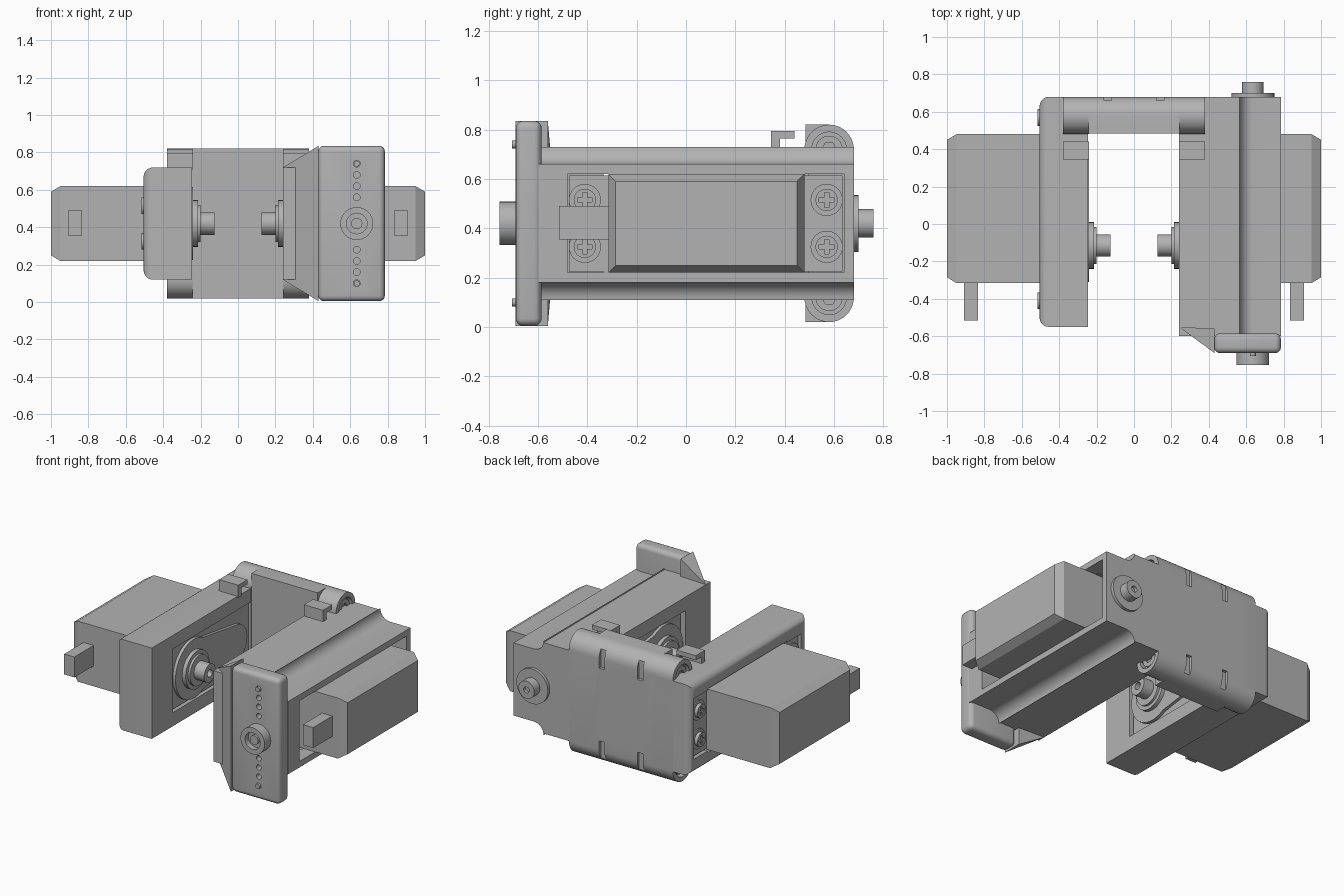
import bpy, bmesh, math
from mathutils import Vector

cube = bpy.data.objects.get("Cube")
if cube:
    bpy.data.objects.remove(cube)

grey = bpy.data.materials.new("plain_grey")
grey.use_nodes = True
grey.diffuse_color = (0.45, 0.45, 0.45, 1)
grey.node_tree.nodes["Principled BSDF"].inputs["Base Color"].default_value = (0.45, 0.45, 0.45, 1)

MID = 0.42  # height of the common centre line


def finish(name, bm):
    bmesh.ops.recalc_face_normals(bm, faces=bm.faces)
    mesh = bpy.data.meshes.new(name)
    bm.to_mesh(mesh)
    bm.free()
    ob = bpy.data.objects.new(name, mesh)
    bpy.context.collection.objects.link(ob)
    mesh.materials.append(grey)
    return ob


def hull(name, points):
    bm = bmesh.new()
    for p in points:
        bm.verts.new(p)
    bmesh.ops.convex_hull(bm, input=bm.verts)
    bmesh.ops.dissolve_limit(bm, angle_limit=0.01, verts=bm.verts, edges=bm.edges)
    return finish(name, bm)


def box(name, xs, ys, zs):
    return hull(name, [(x, y, z) for x in xs for y in ys for z in zs])


def prism(name, profile, axis, a, b):
    """Extrude a profile along x (profile in y, z) or y (profile in x, z)."""
    place = (lambda p, t: (t, p[0], p[1])) if axis == "x" else (lambda p, t: (p[0], t, p[1]))
    bm = bmesh.new()
    face = bm.faces.new([bm.verts.new(place(p, a)) for p in profile])
    new = bmesh.ops.extrude_face_region(bm, geom=[face])["geom"]
    shift = Vector(place((0, 0), b - a))
    bmesh.ops.translate(bm, verts=[g for g in new if isinstance(g, bmesh.types.BMVert)], vec=shift)
    return finish(name, bm)


def arc(u, v, r, start=0, end=360, n=32):
    count = n if end - start == 360 else n + 1
    angles = [math.radians(start + (end - start) * i / n) for i in range(count)]
    return [(u + r * math.cos(t), v + r * math.sin(t)) for t in angles]


def disc(name, axis, u, v, r, a, b, n=32):
    return prism(name, arc(u, v, r, n=n), axis, a, b)


def cut(ob, *cutters):
    bpy.context.view_layer.objects.active = ob
    for c in cutters:
        mod = ob.modifiers.new("cut", "BOOLEAN")
        mod.object, mod.operation, mod.solver = c, "DIFFERENCE", "EXACT"
        bpy.ops.object.modifier_apply(modifier=mod.name)
        bpy.data.objects.remove(c)


def bevel(ob, width, rule):
    bm = bmesh.new()
    bm.from_mesh(ob.data)
    edges = [e for e in bm.edges if all(rule(v.co) for v in e.verts)]
    bmesh.ops.bevel(bm, geom=edges, offset=width, segments=5, profile=0.5, affect="EDGES")
    bm.to_mesh(ob.data)
    bm.free()


def servo_openings(s, outer):
    return (box("opening", (s * 0.2, s * 0.7), (-0.335, 0.495), (0.21, 0.63)),
            box("recess", (s * 0.44, s * outer), (-0.48, 0.64), (0.22, 0.62)))


# Right bracket: plain rounded frame
right = box("right_bracket", (-0.505, -0.245), (-0.55, 0.68), (0.12, 0.72))
bevel(right, 0.05, lambda c: c.x < -0.5 and c.y < 0.9)
cut(right, *servo_openings(-1, 0.6))

# Left bracket: stepped section with a coved shoulder above and below
upper = [(0.24, 0.72), (0.565, 0.72)] + arc(0.635, 0.73, 0.07, 180, 270, 8) + [(0.785, 0.66)]
left = prism("left_bracket", upper + [(x, 2 * MID - z) for x, z in reversed(upper)], "y", -0.6, 0.68)
cut(left, *servo_openings(1, 0.9))

# Front plate with its row of holes and sloping wing
plate = box("front_plate", (0.43, 0.785), (-0.69, -0.585), (0.005, 0.835))
bevel(plate, 0.03, lambda c: c.z > 0.8 or c.z < 0.1)
holes = [(sign * d) for d in (0.14, 0.2, 0.26, 0.32) for sign in (-1, 1)]
cut(plate, *[disc("hole", "y", 0.635, MID + d, 0.018, -0.71, -0.65, 16) for d in holes])
wing = [(0.431, y, z) for y in (-0.69, -0.56) for z in (0.005, 0.835)]
hull("front_plate_wing", wing + [(0.24, -0.55, z) for z in (0.12, 0.72)])
for d in (-0.32, 0.32):
    disc("front_peg", "y", 0.635, MID + d, 0.016, -0.705, -0.65, 16)
hub = disc("front_hub", "y", 0.635, MID, 0.088, -0.755, -0.68)
cut(hub, disc("bore", "y", 0.635, MID, 0.055, -0.8, -0.72))
disc("front_hub_pin", "y", 0.635, MID, 0.03, -0.74, -0.69)

# Rear pivot
disc("rear_pivot_washer", "y", 0.635, MID, 0.115, 0.67, 0.70)
pin = disc("rear_pivot_pin", "y", 0.635, MID, 0.058, 0.69, 0.76)
cut(pin, disc("bore", "y", 0.635, MID, 0.02, 0.74, 0.8, 16))

# Rear plate: squared inside in the middle, round barrels at the ends
back = arc(0.58, 0.12, 0.1, -90, 0, 10) + arc(0.58, 0.72, 0.1, 0, 90, 10)
middle = prism("rear_plate", back + [(0.485, 0.82), (0.485, 0.02)], "x", -0.242, 0.242)
cut(middle, *[box("slot", (x - 0.02, x + 0.02), (0.66, 0.75), (z - 0.06, z + 0.06))
              for x in (-0.14, 0.14) for z in (0.12, 0.72)])
stadium = arc(0.58, 0.12, 0.1, 180, 360, 20) + arc(0.58, 0.72, 0.1, 0, 180, 20)

for s, side in ((1, "left"), (-1, "right")):
    # Barrels, their screws and the hooks on top
    barrel = prism(side + "_rear_barrel", stadium, "x", s * 0.24, s * 0.38)
    for z in (0.12, 0.72):
        cut(barrel, disc("seat", "x", 0.58, z, 0.07, s * 0.345, s * 0.4))
        screw = disc(side + "_barrel_screw", "x", 0.58, z, 0.055, s * 0.34, s * 0.37)
        cut(screw, disc("hex", "x", 0.58, z, 0.03, s * 0.355, s * 0.4, 6))
    hook = [(0.345, 0.71), (0.38, 0.71), (0.38, 0.765), (0.44, 0.765), (0.44, 0.795), (0.345, 0.795)]
    prism(side + "_hook", hook, "x", s * 0.24, s * 0.38)

    # Servo case with chamfered outer end, flange and cable
    ends = [(s * x, y, z) for x in (0.26, 0.95) for y in (-0.315, 0.48) for z in (0.22, 0.62)]
    ends += [(s * 1.0, y, z) for y in (-0.285, 0.45) for z in (0.25, 0.59)]
    hull(side + "_servo_case", ends)
    box(side + "_servo_flange", (s * 0.44, s * 0.485), (-0.475, 0.635), (0.225, 0.615))
    box(side + "_servo_cable", (s * 0.835, s * 0.91), (-0.515, -0.3), (0.355, 0.49))

    # Flange screws with cross slots
    for y in (-0.41, 0.57):
        for z in (MID - 0.095, MID + 0.095):
            disc(side + "_flange_washer", "x", y, z, 0.065, s * 0.48, s * 0.492)
            head = disc(side + "_flange_screw", "x", y, z, 0.045, s * 0.49, s * 0.515)
            cut(head, *[box("slot", (s * 0.505, s * 0.53), (y - a, y + a), (z - b, z + b))
                        for a, b in ((0.03, 0.009), (0.009, 0.03))])

    # Gear cover, collar and output shaft
    cover = arc(-0.115, MID, 0.195, 60, 300, 28) + arc(0.32, MID, 0.12, -90, 90, 16)
    prism(side + "_gear_cover", cover, "x", s * 0.24, s * 0.28)
    disc(side + "_shaft_collar", "x", -0.115, MID, 0.125, s * 0.215, s * 0.25)
    disc(side + "_shaft_ring", "x", -0.115, MID, 0.1, s * 0.2, s * 0.22)
    shaft = disc(side + "_output_shaft", "x", -0.115, MID, 0.06, s * 0.125, s * 0.21)
    cut(shaft, disc("bore", "x", -0.115, MID, 0.025, s * 0.1, s * 0.17, 16))

# Smooth the round surfaces, keep the corners sharp
bpy.ops.object.select_all(action="DESELECT")
for ob in bpy.context.scene.objects:
    if ob.type == "MESH":
        ob.select_set(True)
        bpy.context.view_layer.objects.active = ob
bpy.ops.object.shade_smooth_by_angle(angle=math.radians(30))
